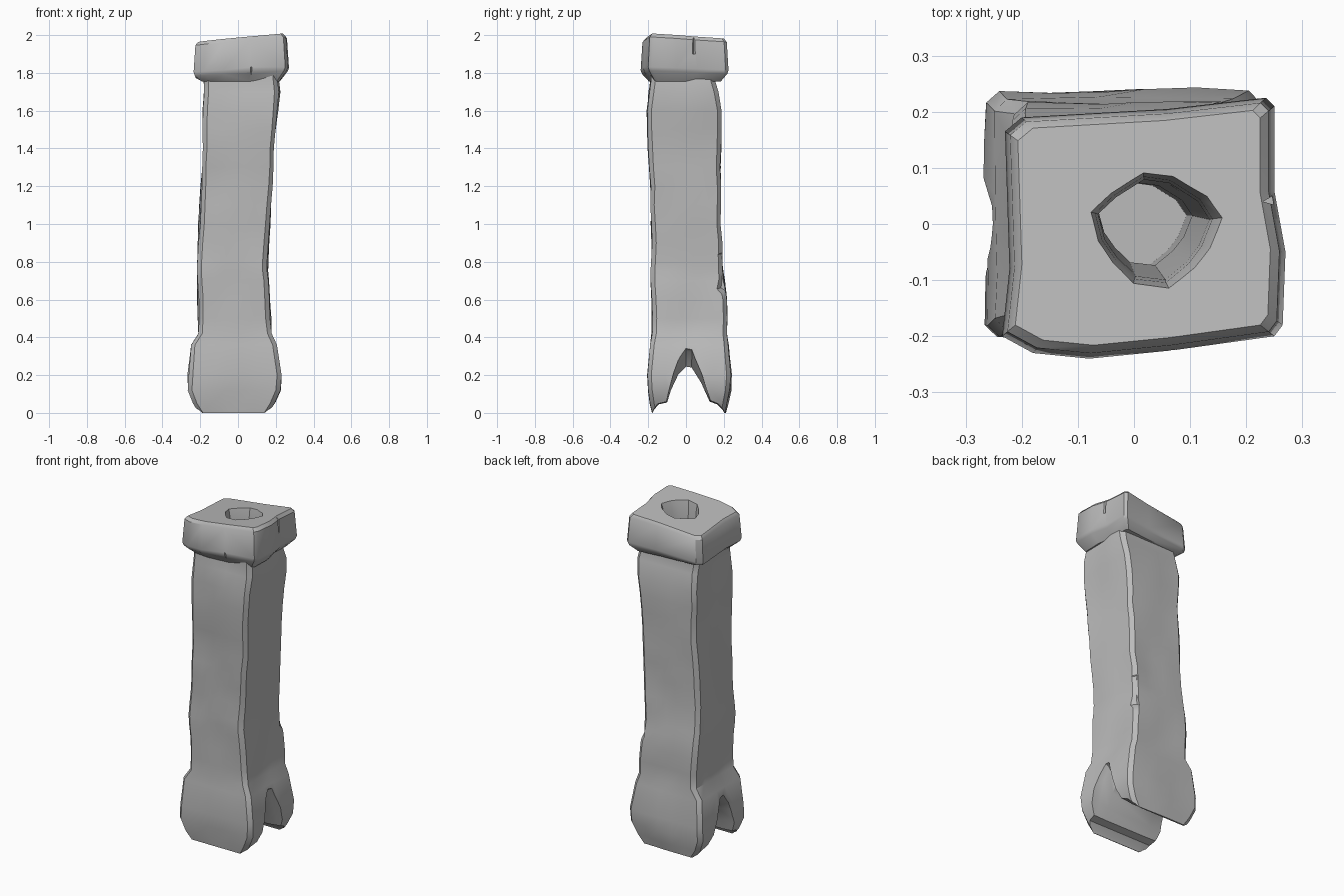
import bpy, bmesh, math
from mathutils import Vector, noise

if "Cube" in bpy.data.objects:
    bpy.data.objects.remove(bpy.data.objects["Cube"], do_unlink=True)

stone = bpy.data.materials.new("grey_stone")
stone.use_nodes = True
grey = (0.5, 0.5, 0.5, 1)
stone.diffuse_color = grey
stone.node_tree.nodes["Principled BSDF"].inputs["Base Color"].default_value = grey


def loft(name, rings):
    """Closed solid through rings with equal point counts."""
    bm = bmesh.new()
    rows = [[bm.verts.new(p) for p in ring] for ring in rings]
    count = len(rows[0])
    for low, high in zip(rows, rows[1:]):
        for i in range(count):
            j = (i + 1) % count
            bm.faces.new((low[i], low[j], high[j], high[i]))
    bm.faces.new(rows[0][::-1])
    bm.faces.new(rows[-1])
    bmesh.ops.recalc_face_normals(bm, faces=bm.faces)
    mesh = bpy.data.meshes.new(name)
    bm.to_mesh(mesh)
    bm.free()
    mesh.materials.append(stone)
    obj = bpy.data.objects.new(name, mesh)
    bpy.context.collection.objects.link(obj)
    return obj


def activate(obj):
    bpy.ops.object.select_all(action="DESELECT")
    obj.select_set(True)
    bpy.context.view_layer.objects.active = obj


def cut(obj, cutter):
    mod = obj.modifiers.new("cut", "BOOLEAN")
    mod.operation = "DIFFERENCE"
    mod.solver = "EXACT"
    mod.object = cutter
    activate(obj)
    bpy.ops.object.modifier_apply(modifier=mod.name)


def box_ring(z, x0, x1, y0, y1, chamfer=0.022, steps=5):
    """Chamfered rectangle with evenly divided, slightly worn sides."""
    corners = [(x0, y0), (x1, y0), (x1, y1), (x0, y1)]
    ring = []
    for k in range(4):
        a = Vector((*corners[k], z))
        b = Vector((*corners[(k + 1) % 4], z))
        along = (b - a).normalized()
        for s in range(steps + 1):
            p = (a + along * chamfer).lerp(b - along * chamfer, s / steps)
            wear = noise.noise_vector(p * 5) * 0.012
            ring.append(p + Vector((wear.x, wear.y, 0)))
    return ring


# Shaft: height, then left, right, front and back limits
sections = [
    (0, -.2, .16, -.18, .21), (.05, -.235, .19, -.19, .22),
    (.12, -.265, .22, -.2, .235), (.2, -.265, .228, -.205, .238),
    (.36, -.245, .2, -.188, .225), (.42, -.205, .175, -.182, .215),
    (.6, -.21, .165, -.182, .215), (.75, -.215, .155, -.185, .195),
    (1, -.205, .17, -.182, .182), (1.2, -.195, .18, -.187, .182),
    (1.4, -.185, .19, -.2, .185), (1.6, -.185, .205, -.205, .188),
    (1.7, -.18, .217, -.195, .17), (1.76, -.18, .212, -.185, .155),
    (1.84, -.19, .21, -.19, .17)]


def section_at(z):
    for a, b in zip(sections, sections[1:]):
        if z <= b[0]:
            t = (z - a[0]) / (b[0] - a[0])
            return [p + (q - p) * t for p, q in zip(a, b)]
    return sections[-1]


levels = sorted({s[0] for s in sections} | {.5 + .1 * i for i in range(13)})
shaft = loft("shaft", [box_ring(*section_at(z)) for z in levels])

# Cap slab with an uneven outline and tilted top
outline = [(-.18, -.23), (-.08, -.24), (.07, -.225), (.25, -.2), (.265, -.18),
           (.27, -.05), (.25, .06), (.25, .21), (.235, .225), (.06, .205),
           (-.2, .19), (-.23, .165), (-.222, -.08), (-.235, -.2)]


def cap_ring(size, z, tilt):
    return [(x * size, y * size, z + tilt * (x * .09 - y * .06))
            for x, y in outline]


cap = loft("cap", [cap_ring(.82, 1.755, 0), cap_ring(.97, 1.79, .6),
                   cap_ring(1, 1.81, .6), cap_ring(.96, 1.955, 1),
                   cap_ring(.9, 1.973, 1)])


# Flue: ragged opening that leans and narrows on its way down
def flue_ring(z, x, y, rx, ry):
    return [(x + rx * math.cos(a) * (1 + .12 * math.sin(3 * a)),
             y + ry * math.sin(a) * (1 + .1 * math.cos(4 * a)), z)
            for a in (math.tau * i / 12 + .2 for i in range(12))]


flue = loft("flue_cutter", [
    flue_ring(.42, .01, 0, .08, .07), flue_ring(1.2, .02, 0, .08, .07),
    flue_ring(1.86, .035, -.01, .095, .085),
    flue_ring(1.93, .035, -.01, .1, .09), flue_ring(2.05, .04, -.01, .13, .11)])

# Arched gap between the front and back feet, flaring at both ends
arch = [(-.19, -.03), (-.17, .015), (-.145, .045), (-.1, .055), (-.08, .12),
        (-.04, .205), (0, .245), (.03, .24), (.08, .16), (.125, .06),
        (.165, .045), (.195, .015), (.215, -.03)]
gap = loft("gap_cutter", [
    [(x - .02, y * (1 + .04 * f), z * (1 + f * max(0, z) * 2)) for y, z in arch]
    for x, f in ((-.32, 1.2), (-.24, .7), (-.16, 0), (.14, 0), (.2, .7), (.3, 1.2))])

# Broken chips along the back left corner
def chip(name, z, height, x, y, r):
    return loft(name, [
        [(x + k * r * math.cos(a), y + k * r * math.sin(a),
          z + t * height + .02 * math.sin(2 * a)) for a in
         (math.tau * i / 7 for i in range(7))]
        for t, k in ((-.5, .5), (-.35, 1), (.1, .8), (.4, 1), (.5, .6))])


chips = [chip("edge_chip_cutter", .73, .24, .185, .21, .055),
         chip("upper_chip_cutter", 1.6, .2, .225, .205, .045)]

# Small cracks in the cap rim
cracks = [
    loft("front_crack_cutter", [[(.055, -.26, z), (.085, -.26, z), (.07, -.21, z)]
                                for z in (1.75, 1.83)]),
    loft("side_crack_cutter", [[(.23, .04, z), (.3, .02, z), (.3, .08, z)]
                               for z in (1.9, 2.05)])]

for cutter in [flue, gap] + chips:
    cut(shaft, cutter)
for cutter in [flue] + cracks:
    cut(cap, cutter)
for cutter in [flue, gap] + chips + cracks:
    bpy.data.objects.remove(cutter, do_unlink=True)

# Worn edges and soft shading
for part, width in ((shaft, .003), (cap, .006)):
    activate(part)
    bpy.ops.object.shade_smooth_by_angle(angle=math.radians(35))
